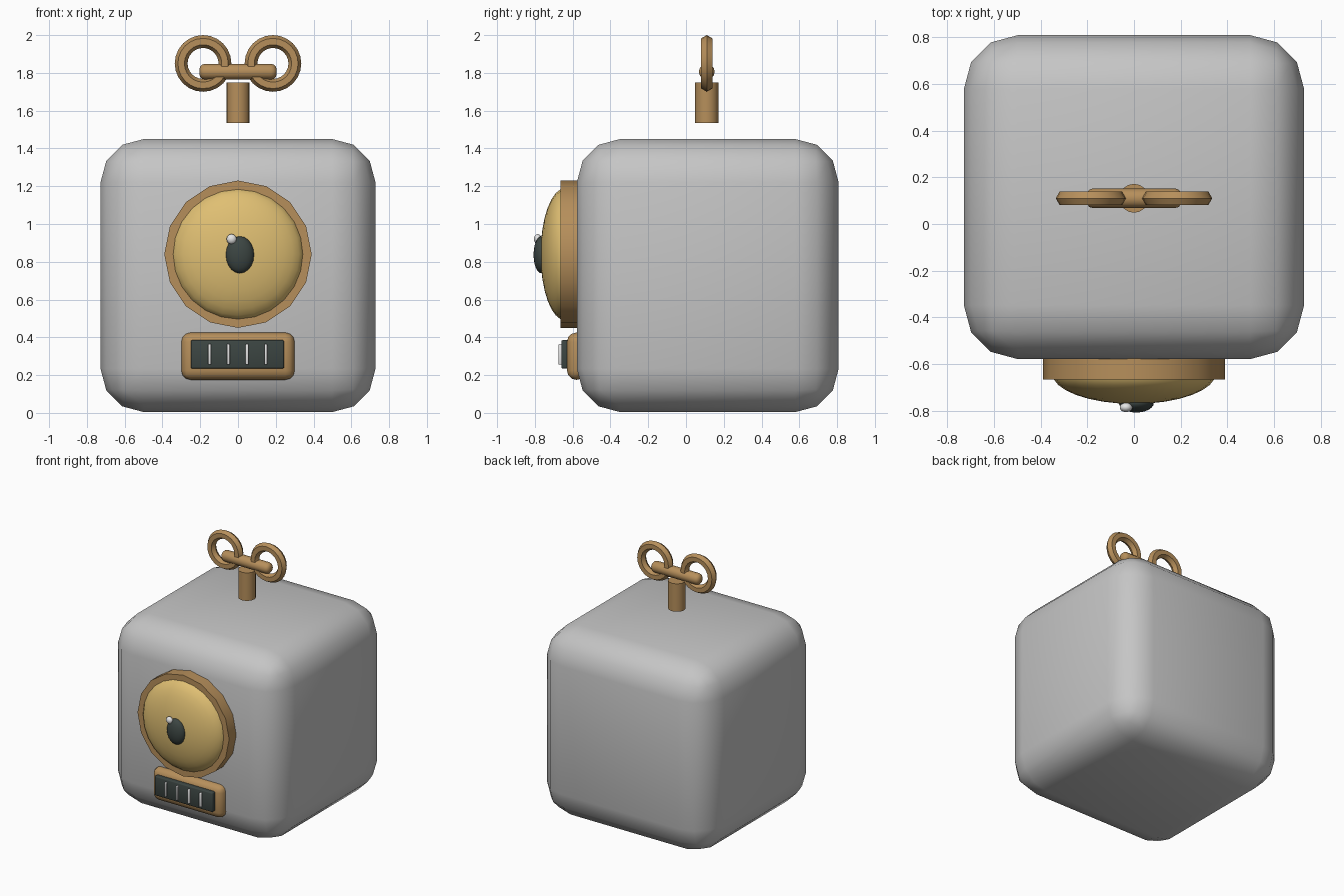
import bpy, math

if "Cube" in bpy.data.objects:
    bpy.data.objects.remove(bpy.data.objects["Cube"])

def material(name, rgb):
    m = bpy.data.materials.new(name)
    m.diffuse_color = (*rgb, 1)
    m.use_nodes = True
    m.node_tree.nodes["Principled BSDF"].inputs["Base Color"].default_value = m.diffuse_color
    return m

GREY = material("light grey", (0.56, 0.56, 0.56))
BRASS = material("brass", (0.47, 0.275, 0.105))
GOLD = material("pale gold", (0.74, 0.52, 0.17))
DARK = material("dark slate", (0.045, 0.06, 0.055))
WHITE = material("off white", (0.78, 0.78, 0.78))

def finish(name, mat, bevel=0, segments=3):
    """Name, colour, bevel and smooth the active object."""
    o = bpy.context.object
    o.name = name
    o.data.materials.append(mat)
    bpy.ops.object.transform_apply(location=False, rotation=True, scale=True)
    if bevel:
        b = o.modifiers.new("bevel", 'BEVEL')
        b.width, b.segments = bevel, segments
        b.limit_method = 'ANGLE'
        b.angle_limit = math.radians(60)
        bpy.ops.object.modifier_apply(modifier=b.name)
    bpy.ops.object.shade_smooth_by_angle(angle=math.radians(50))
    return o

def box(name, mat, loc, size, bevel=0, segments=3):
    bpy.ops.mesh.primitive_cube_add(size=1, location=loc)
    bpy.context.object.scale = size
    return finish(name, mat, bevel, segments)

def cylinder(name, mat, loc, radius, depth, sides, rot=(0, 0, 0), bevel=0):
    bpy.ops.mesh.primitive_cylinder_add(vertices=sides, radius=radius, depth=depth,
                                        location=loc, rotation=rot)
    return finish(name, mat, bevel)

def ellipsoid(name, mat, loc, radii, seg=24, rings=16):
    # poles point forward so the round outline faces the front
    bpy.ops.mesh.primitive_uv_sphere_add(segments=seg, ring_count=rings, radius=1,
                                         location=loc, rotation=(math.pi / 2, 0, 0))
    bpy.context.object.scale = (radii[0], radii[2], radii[1])
    return finish(name, mat)

# Rounded cube body
box("body", GREY, (0, 0.115, 0.727), (1.456, 1.386, 1.446), 0.23)

# Single eye: rim, dome, pupil and highlight
cylinder("eye_rim", BRASS, (0, -0.605, 0.84), 0.39, 0.12, 16, (math.pi / 2, 0, 0))
ellipsoid("eye_dome", GOLD, (0, -0.64, 0.84), (0.35, 0.13, 0.35))
ellipsoid("pupil", DARK, (0.01, -0.765, 0.837), (0.075, 0.042, 0.098), 20, 12)
ellipsoid("eye_highlight", WHITE, (-0.034, -0.785, 0.92), (0.027, 0.02, 0.027), 12, 8)

# Mouth grille: frame, dark panel and bars
box("mouth_frame", BRASS, (0, -0.58, 0.3), (0.6, 0.1, 0.25), 0.049)
box("mouth_panel", DARK, (-0.003, -0.635, 0.31), (0.494, 0.05, 0.15), 0.008, 2)
for i in range(4):
    box(f"mouth_bar_{i + 1}", WHITE, (-0.15 + i * 0.099, -0.66, 0.31), (0.016, 0.03, 0.11), 0.005, 2)

# Wind-up key: stem, crossbar and two loops
cylinder("key_stem", BRASS, (0, 0.11, 1.642), 0.062, 0.215, 16)
cylinder("key_crossbar", BRASS, (0, 0.11, 1.806), 0.042, 0.41, 12, (0, math.pi / 2, 0), 0.03)
for side, name in ((-1, "left"), (1, "right")):
    bpy.ops.mesh.primitive_torus_add(location=(side * 0.185, 0.11, 1.85), rotation=(math.pi / 2, 0, 0),
                                     major_segments=24, minor_segments=6,
                                     major_radius=0.116, minor_radius=0.034)
    o = finish(f"key_loop_{name}", BRASS)
    bpy.ops.object.shade_smooth()
